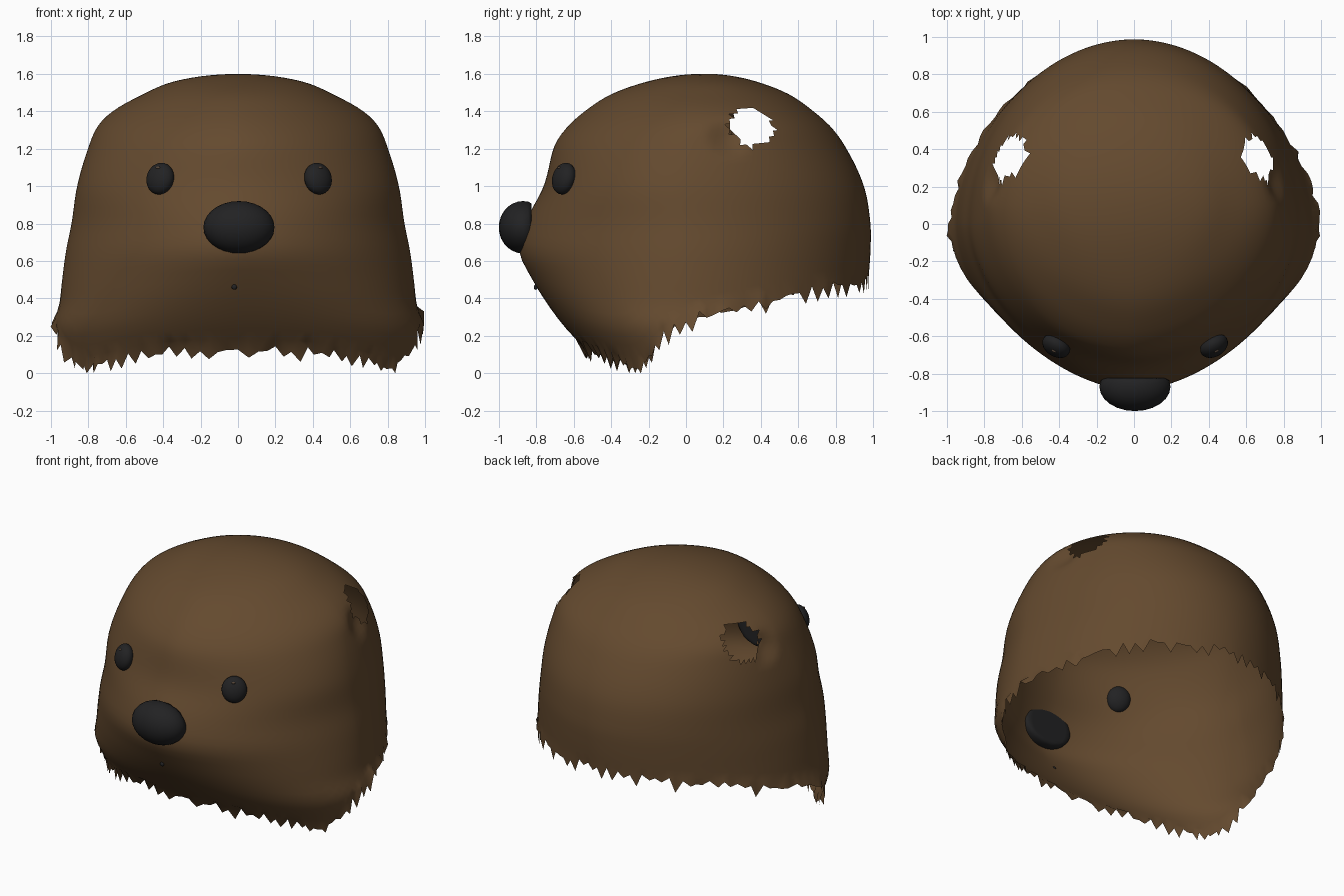
import bpy, bmesh, math, random
from mathutils import Vector

random.seed(4)
if "Cube" in bpy.data.objects:
    bpy.data.objects.remove(bpy.data.objects["Cube"])

TOP = 1.6
COLUMNS, ROWS = 144, 44


def material(name, color):
    mat = bpy.data.materials.new(name)
    mat.use_nodes = True
    mat.diffuse_color = (*color, 1)
    bsdf = mat.node_tree.nodes["Principled BSDF"]
    bsdf.inputs["Base Color"].default_value = (*color, 1)
    bsdf.inputs["Roughness"].default_value = 0.8
    return mat


fur = material("brown fur", (0.127, 0.068, 0.028))
black = material("soft black", (0.016, 0.016, 0.017))
glint = material("eye glint brown", (0.09, 0.06, 0.04))


def curve_value(keys, t, col):
    """Smooth interpolation through rows of keys sorted by their first value."""
    def slope(i):
        a, b = keys[max(i - 1, 0)], keys[min(i + 1, len(keys) - 1)]
        return (b[col] - a[col]) / (b[0] - a[0])
    i = 0
    while i < len(keys) - 2 and t > keys[i + 1][0]:
        i += 1
    a, b = keys[i], keys[i + 1]
    h = b[0] - a[0]
    s = min(max((t - a[0]) / h, 0), 1)
    return ((2*s**3 - 3*s**2 + 1) * a[col] + (s**3 - 2*s**2 + s) * h * slope(i)
            + (3*s**2 - 2*s**3) * b[col] + (s**3 - s**2) * h * slope(i + 1))


# Head outline: height, half width, front y, back y, widest y, front and back roundness
outline = [
    (1.6, 0, 0.1, 0.1, 0.1, 2, 2),
    (1.56, 0.34, -0.20, 0.37, 0.1, 1.95, 2),
    (1.49, 0.51, -0.40, 0.55, 0.1, 1.85, 2),
    (1.40, 0.67, -0.54, 0.68, 0.1, 1.75, 2),
    (1.32, 0.75, -0.63, 0.77, 0.08, 1.75, 2.05),
    (1.22, 0.795, -0.70, 0.845, 0.04, 1.78, 2.05),
    (1.0, 0.86, -0.76, 0.95, 0, 1.86, 2),
    (0.8, 0.89, -0.86, 0.985, 0, 1.72, 1.95),
    (0.65, 0.92, -0.89, 0.985, 0, 1.72, 1.9),
    (0.5, 0.94, -0.82, 0.975, 0, 1.85, 1.88),
    (0.37, 0.955, -0.74, 0.97, 0, 2, 1.88),
    (0.25, 0.985, -0.65, 0.96, 0, 2.1, 1.88),
    (0.12, 0.95, -0.53, 0.95, 0, 2.25, 1.88),
    (0.0, 0.90, -0.42, 0.95, 0, 2.5, 1.88),
]
outline = [(math.acos(row[0] / TOP), *row[1:]) for row in outline]

# Lower fur edge: angle from the front, height
hem = [(0, 0.13), (25, 0.11), (48, 0.05), (65, 0.05), (78, 0.18),
       (90, 0.28), (112, 0.37), (140, 0.46), (180, 0.5)]


def head_point(angle, q):
    w, front, back, mid, n_front, n_back = (curve_value(outline, q, c) for c in range(1, 7))
    s, c = math.sin(angle), math.cos(angle)
    reach, n = (front - mid, n_front) if c > 0 else (back - mid, n_back)
    x = math.copysign(abs(s) ** (2 / n), s) * w
    return Vector((x, mid + reach * abs(c) ** (2 / n), TOP * math.cos(q)))


# Head shell, open below with a ragged hem
bm = bmesh.new()
pole = bm.verts.new((0, 0.1, TOP))
columns = []
for i in range(COLUMNS):
    angle = 2 * math.pi * i / COLUMNS
    degrees = math.degrees(angle)
    low = curve_value(hem, min(degrees, 360 - degrees), 1)
    edge = math.acos(low / TOP)
    column = [bm.verts.new(head_point(angle, edge * j / ROWS)) for j in range(1, ROWS + 1)]
    # tufts alternate long and short
    tip = column[-1].co
    tip.z += random.uniform(-0.075, 0.0) if i % 2 else random.uniform(-0.015, 0.03)
    tip.z = max(tip.z, 0)
    tip.x *= 1 + random.uniform(-0.005, 0.025)
    columns.append(column)
for i, a in enumerate(columns):
    b = columns[(i + 1) % COLUMNS]
    bm.faces.new((pole, a[0], b[0]))
    for j in range(ROWS - 1):
        bm.faces.new((a[j], a[j + 1], b[j + 1], b[j]))

# Torn ear openings with a dent in front of each
bmesh.ops.triangulate(bm, faces=bm.faces[:])
for side in (-1, 1):
    dent = Vector((side * 0.74, 0.22, 1.25))
    for v in bm.verts:
        d = (v.co - dent).length
        if d < 0.12:
            v.co.x -= side * 0.05 * (1 - d / 0.12)
    hole = Vector((side * 0.685, 0.355, 1.325))
    doomed = []
    for f in bm.faces:
        d = f.calc_center_median() - hole
        reach = Vector((d.x / 0.15, d.y / 0.135, d.z / 0.125)).length
        if reach < random.uniform(0.85, 1.08):
            doomed.append(f)
    bmesh.ops.delete(bm, geom=doomed, context="FACES")
bmesh.ops.recalc_face_normals(bm, faces=bm.faces[:])
if sum(f.normal.dot(f.calc_center_median() - Vector((0, 0, 0.7))) for f in bm.faces) < 0:
    bmesh.ops.reverse_faces(bm, faces=bm.faces[:])
mesh = bpy.data.meshes.new("head_shell")
bm.to_mesh(mesh)
bm.free()
mesh.materials.append(fur)
for poly in mesh.polygons:
    poly.use_smooth = True
bpy.context.collection.objects.link(bpy.data.objects.new("head_shell", mesh))


def ball(name, center, radii, mat, tilt=0, turn=0):
    bpy.ops.mesh.primitive_uv_sphere_add(segments=24, ring_count=14, location=center)
    obj = bpy.context.object
    obj.name = name
    obj.scale = radii
    obj.rotation_euler = (tilt, 0, turn)
    obj.data.materials.append(mat)
    bpy.ops.object.shade_smooth()
    return obj


# Nose, flattened at the back where it sits in the muzzle
nose = ball("nose", (0.005, -0.87, 0.78), (0.19, 0.13, 0.14), black)
for v in nose.data.vertices:
    v.co.y = min(v.co.y, 0.35)

# Eyes leaning back, each with a tiny glint, and the mouth dot
for side, label in ((-1, "right"), (1, "left")):
    turn = side * math.radians(32)
    x = side * 0.422 + 0.006
    ball(label + "_eye", (x, -0.652, 1.04), (0.08, 0.055, 0.086), black, -0.25, turn)
    ball(label + "_eye_glint", (x + side * 0.012, -0.678, 1.098),
         (0.014, 0.008, 0.007), glint, 0, turn)
ball("mouth_dot", (-0.02, -0.803, 0.46), (0.014, 0.01, 0.014), black)
